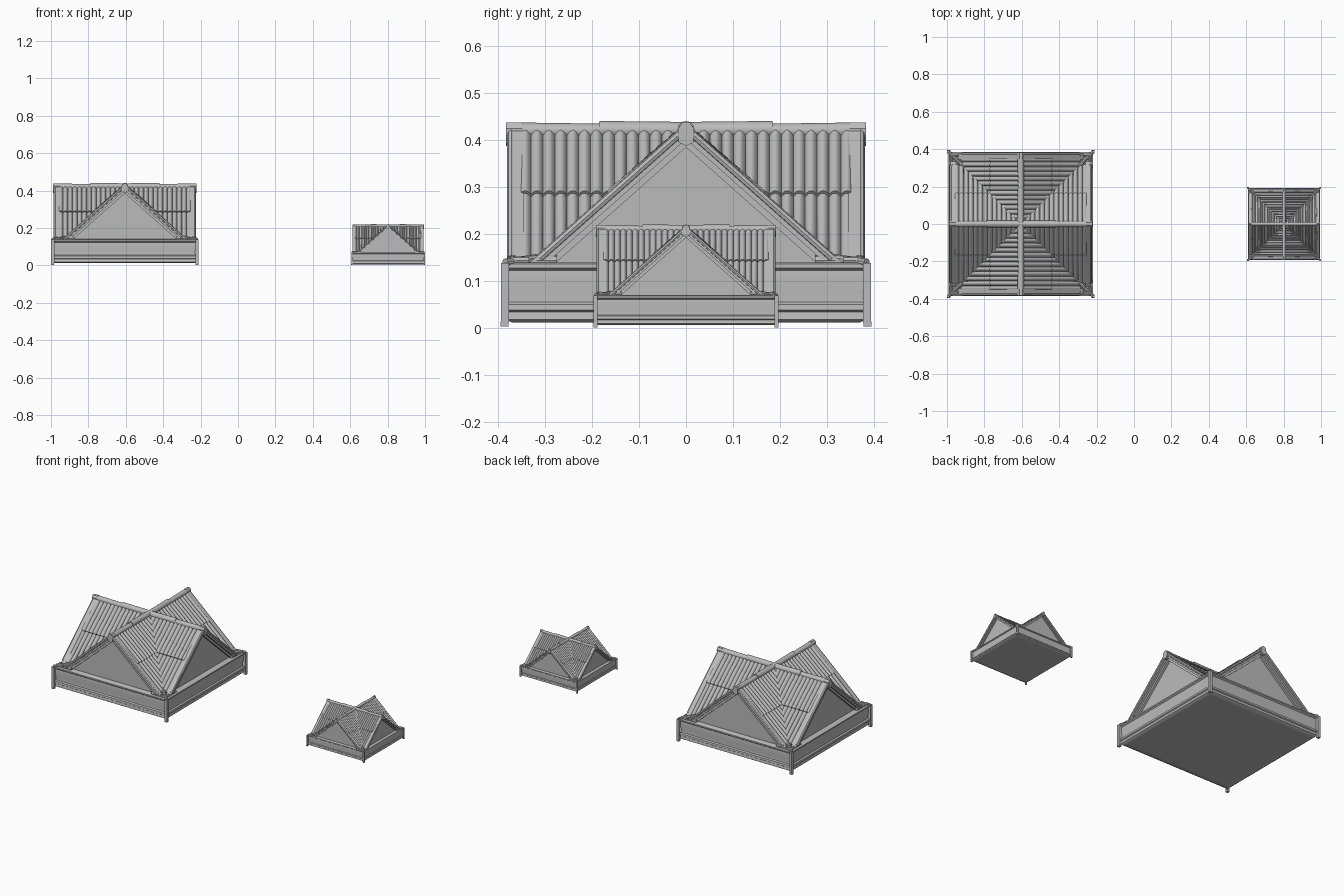
import bpy, bmesh, math
from mathutils import Vector, Matrix

if "Cube" in bpy.data.objects:
    bpy.data.objects.remove(bpy.data.objects["Cube"], do_unlink=True)

grey = bpy.data.materials.new("stone grey")
grey.use_nodes = True
grey.diffuse_color = (0.5, 0.5, 0.5, 1)
grey.node_tree.nodes["Principled BSDF"].inputs["Base Color"].default_value = (0.5, 0.5, 0.5, 1)

RIDGE, EAVE, SPAN = 0.415, 0.14, 0.31      # roof heights and half width
SLOPE = (RIDGE - EAVE) / SPAN
NORMAL = Vector((0, SLOPE, 1)).normalized()
WALL, END = 0.348, 0.38                    # gable wall and roof end


def finish(bm, name, turns=4, angle=35):
    """Repeat the part around the centre, then place it on both roofs."""
    bmesh.ops.recalc_face_normals(bm, faces=bm.faces)
    source = bm.faces[:] + bm.edges[:] + bm.verts[:]
    for k in range(1, turns):
        copy = bmesh.ops.duplicate(bm, geom=source)["geom"]
        verts = [g for g in copy if isinstance(g, bmesh.types.BMVert)]
        bmesh.ops.rotate(bm, verts=verts, matrix=Matrix.Rotation(k * math.pi / 2, 3, 'Z'))
    mesh = bpy.data.meshes.new(name)
    bm.to_mesh(mesh)
    bm.free()
    mesh.materials.append(grey)
    for size, scale, x in (("large", 1, -0.605), ("small", 0.5, 0.8025)):
        obj = bpy.data.objects.new(f"{size}_{name}", mesh)
        obj.scale = (scale,) * 3
        obj.location = (x, 0, 0)
        bpy.context.collection.objects.link(obj)
    bpy.ops.object.select_all(action='DESELECT')
    obj.select_set(True)
    bpy.context.view_layer.objects.active = obj
    bpy.ops.object.shade_smooth_by_angle(angle=math.radians(angle))


def extrude(bm, outline, x0, x1):
    """Solid from a (y, z) outline between two x positions."""
    a = [bm.verts.new((x0, y, z)) for y, z in outline]
    b = [bm.verts.new((x1, y, z)) for y, z in outline]
    bm.faces.new(a)
    bm.faces.new(b[::-1])
    for i in range(len(a)):
        j = (i + 1) % len(a)
        bm.faces.new((a[i], b[i], b[j], a[j]))


def rod(bm, p, q, r0, r1, sides=10):
    """Tapered round bar from p to q."""
    p, q = Vector(p), Vector(q)
    turn = (q - p).to_track_quat('Z', 'Y').to_matrix().to_4x4()
    bmesh.ops.create_cone(bm, cap_ends=True, segments=sides, radius1=r0, radius2=r1,
                          depth=(q - p).length,
                          matrix=Matrix.Translation((p + q) / 2) @ turn)


def chevron(top, drop, foot):
    """Gable-shaped band following the roof slope."""
    half = (top - foot) / SLOPE
    inner = (top - drop - foot) / SLOPE
    return [(-half, foot), (0, top), (half, foot), (inner, foot), (0, top - drop), (-inner, foot)]


# Crossing roof bodies, whose ends are the plain gable walls
bm = bmesh.new()
extrude(bm, [(-SPAN, EAVE - 0.01), (SPAN, EAVE - 0.01), (0, RIDGE - 0.003)], -WALL, WALL)
finish(bm, "roof_body", turns=2)


# Two courses of round tiles on each slope, cut along the valleys
def tile_course(bm, v0, v1, lift, side):
    pitch, steps = 0.0254, 8
    rows = []
    for i in range(14 * steps + 1):
        u = i * pitch / steps
        bump = 0.011 * abs(math.sin(math.pi * i / steps)) ** 0.8
        ends = [(min(v0, u), 0.5 * lift + bump), (min(v1, u), lift + bump), (min(v1, u), -0.002)]
        row = []
        for v, h in ends:
            p = Vector((u, v, RIDGE - SLOPE * v)) + NORMAL * h
            row.append(bm.verts.new((p.x, p.y * side, p.z)))
        rows.append(row)
    for i, (a, b) in enumerate(zip(rows, rows[1:])):
        if (i + 1) * pitch / steps > v0:
            for k in range(2):
                bm.faces.new((a[k], b[k], b[k + 1], a[k + 1]))


bm = bmesh.new()
for side in (-1, 1):
    tile_course(bm, 0.145, SPAN, 0.003, side)
    tile_course(bm, 0.0, 0.155, 0.009, side)
finish(bm, "roof_tiles", angle=50)

# Ridge caps in two overlapping lengths per arm
bm = bmesh.new()
rod(bm, (0, 0, 0.421), (0.185, 0, 0.423), 0.018, 0.018, 12)
rod(bm, (0.165, 0, 0.419), (0.372, 0, 0.421), 0.016, 0.017, 12)
finish(bm, "ridge_caps")

# Rounded block at the end of every ridge
bm = bmesh.new()
extrude(bm, [(-0.016, 0.395), (-0.017, 0.425), (-0.008, 0.438), (0.008, 0.438),
             (0.017, 0.425), (0.016, 0.395), (0, 0.388)], WALL, END + 0.003)
finish(bm, "ridge_ends")

# Sloping gable boards with a thinner moulding inside
bm = bmesh.new()
extrude(bm, chevron(0.435, 0.033, 0.138), WALL - 0.002, END - 0.004)
extrude(bm, chevron(0.41, 0.025, 0.138), WALL - 0.002, WALL + 0.014)
finish(bm, "gable_boards")

# Round trims along the gable boards, and the blocks at their feet
bm = bmesh.new()
for side in (-1, 1):
    rod(bm, (END - 0.008, 0, 0.425), (END - 0.008, side * 0.312, 0.148), 0.009, 0.009, 8)
    rod(bm, (END - 0.014, side * 0.275, 0.144), (END - 0.014, side * 0.318, 0.144), 0.011, 0.011, 8)
finish(bm, "gable_trims")

# Moulded square base: one profile swept round the four sides
bm = bmesh.new()
profile = [(0.33, 0.136), (0.376, 0.14), (0.385, 0.136), (0.385, 0.128), (0.377, 0.122),
           (0.379, 0.1), (0.376, 0.075), (0.377, 0.055), (0.385, 0.05), (0.386, 0.038),
           (0.38, 0.034), (0.382, 0.018), (0.372, 0.012), (0.34, 0.014)]
near = [bm.verts.new((r, -r, z)) for r, z in profile]
far = [bm.verts.new((r, r, z)) for r, z in profile]
for i in range(len(profile) - 1):
    bm.faces.new((near[i], far[i], far[i + 1], near[i + 1]))
finish(bm, "base_moulding")

# Panels closing the base above and below
bm = bmesh.new()
for z in (0.136, 0.014):
    bm.faces.new([bm.verts.new((x, y, z)) for x, y in
                  ((-0.34, -0.34), (0.34, -0.34), (0.34, 0.34), (-0.34, 0.34))])
finish(bm, "base_panels", turns=1)

# Slim corner posts with a small foot
bm = bmesh.new()
for r, z0, z1 in ((0.394, 0.012, 0.138), (0.395, 0.003, 0.014)):
    extrude(bm, [(r, z0), (r, z1), (r - 0.017, z1), (r - 0.017, z0)], r - 0.017, r)
finish(bm, "corner_posts")

# Short hip caps running from each valley to its corner
bm = bmesh.new()
rod(bm, (0.285, 0.285, 0.15), (0.385, 0.385, 0.139), 0.012, 0.009)
for a, b in (((0.335, 0.37), (0.378, 0.37)), ((0.37, 0.335), (0.37, 0.378))):
    rod(bm, (*a, 0.144), (*b, 0.144), 0.008, 0.008, 8)
finish(bm, "hip_caps")
